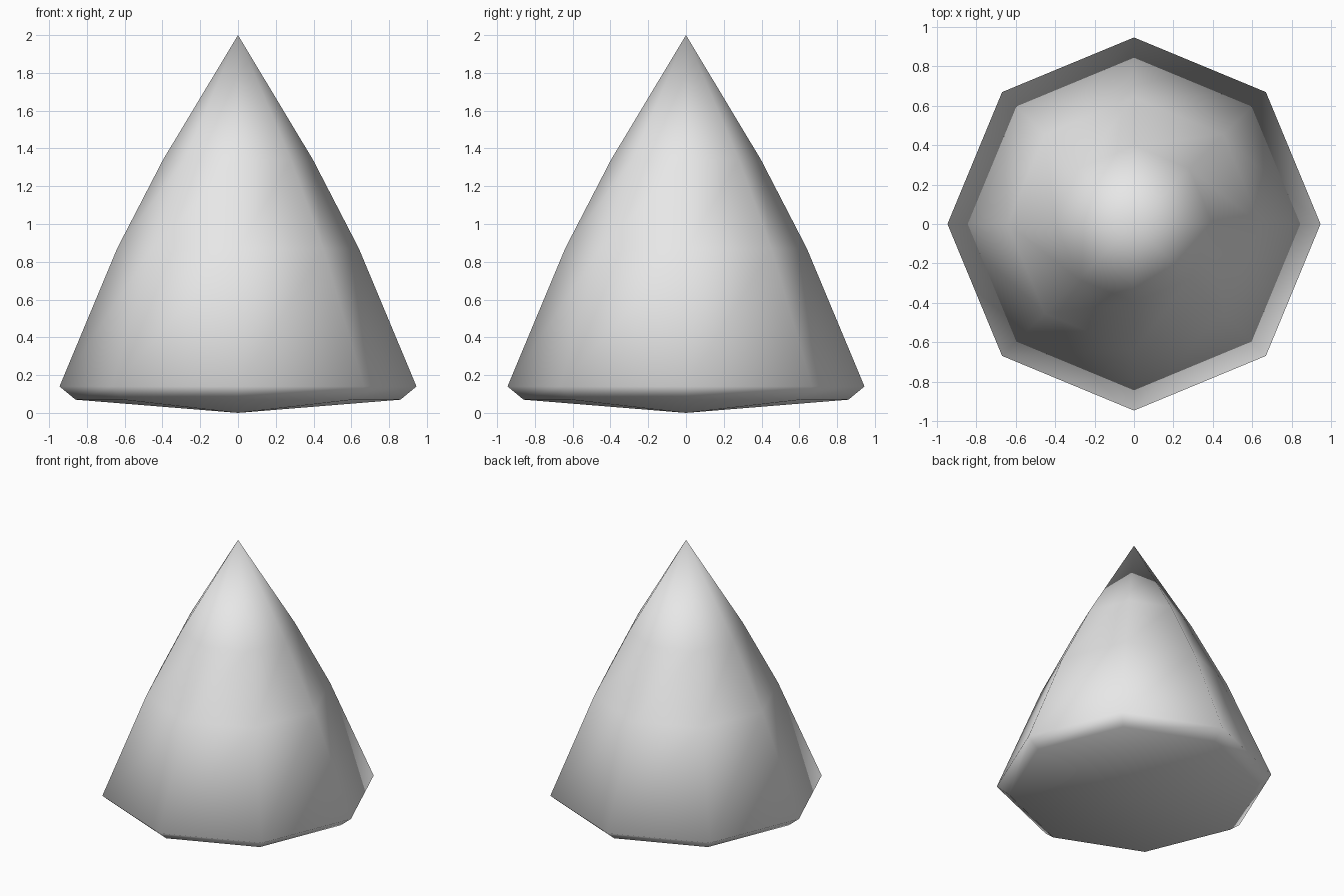
import bpy
import bmesh
from math import cos, sin, tau

cube = bpy.data.objects.get("Cube")
if cube:
    bpy.data.objects.remove(cube, do_unlink=True)

SIDES = 8
BOTTOM, TOP = 0.0, 2.0
# Radius and height of each ring, from the base upward
RINGS = [(0.86, 0.07), (0.945, 0.14), (0.64, 0.87), (0.397, 1.34)]

# Plain grey material
grey = bpy.data.materials.new("plain_grey")
grey.use_nodes = True
colour = (0.8, 0.8, 0.8, 1.0)
grey.diffuse_color = colour
grey.node_tree.nodes["Principled BSDF"].inputs["Base Color"].default_value = colour


def add_ring(bm, radius, height):
    angles = [tau * i / SIDES for i in range(SIDES)]
    return [bm.verts.new((radius * cos(a), radius * sin(a), height)) for a in angles]


# Eight-sided cone with a bulging flank and a shallow pointed base
bm = bmesh.new()
rings = [add_ring(bm, r, z) for r, z in RINGS]
base_tip = bm.verts.new((0, 0, BOTTOM))
apex = bm.verts.new((0, 0, TOP))
for i in range(SIDES):
    j = (i + 1) % SIDES
    bm.faces.new((base_tip, rings[0][j], rings[0][i]))
    for low, high in zip(rings, rings[1:]):
        bm.faces.new((low[i], low[j], high[j], high[i]))
    bm.faces.new((rings[-1][i], rings[-1][j], apex))
bmesh.ops.recalc_face_normals(bm, faces=bm.faces)

# Smooth shading over the whole surface
for face in bm.faces:
    face.smooth = True
mesh = bpy.data.meshes.new("cone_body")
bm.to_mesh(mesh)
bm.free()
mesh.materials.append(grey)
body = bpy.data.objects.new("cone_body", mesh)
bpy.context.collection.objects.link(body)
